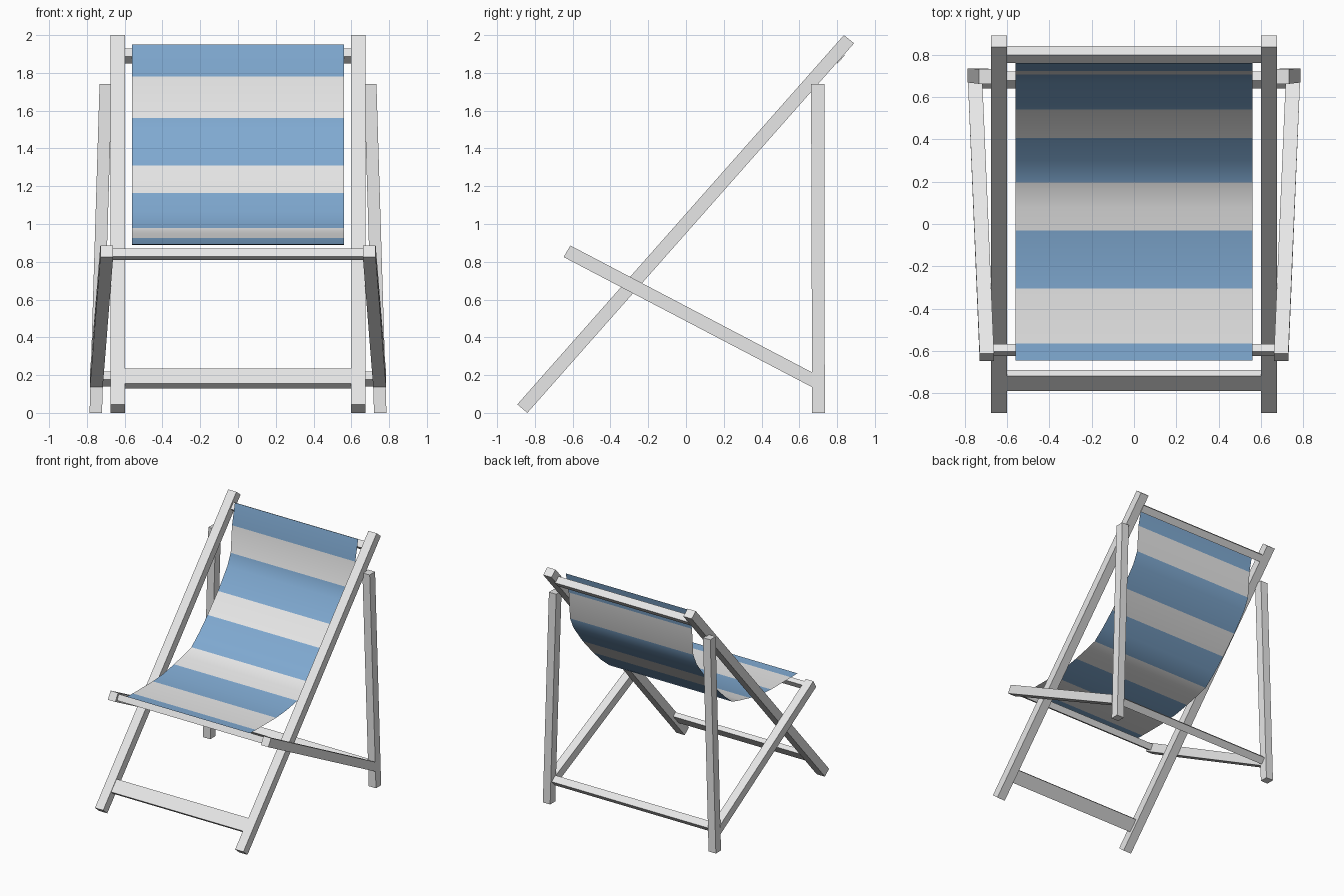
import bpy, bmesh, math

if "Cube" in bpy.data.objects:
    bpy.data.objects.remove(bpy.data.objects["Cube"])


def material(name, rgb):
    m = bpy.data.materials.new(name)
    m.diffuse_color = (*rgb, 1)
    m.use_nodes = True
    m.node_tree.nodes["Principled BSDF"].inputs["Base Color"].default_value = m.diffuse_color
    return m


WHITE = material("pale grey", (0.8, 0.8, 0.8))
BLUE = material("canvas blue", (0.215, 0.40, 0.64))


def make_object(name, bm, mats):
    me = bpy.data.meshes.new(name)
    bm.to_mesh(me)
    bm.free()
    for m in mats:
        me.materials.append(m)
    ob = bpy.data.objects.new(name, me)
    bpy.context.collection.objects.link(ob)
    return ob


def slab(name, quad, xs, half):
    """Side-view quad (y, z) widened in x; xs gives the centre x per corner."""
    bm = bmesh.new()
    a = [bm.verts.new((x - half, y, z)) for (y, z), x in zip(quad, xs)]
    b = [bm.verts.new((x + half, y, z)) for (y, z), x in zip(quad, xs)]
    bm.faces.new(a)
    bm.faces.new(b)
    for i in range(4):
        j = (i + 1) % 4
        bm.faces.new((a[i], a[j], b[j], b[i]))
    bmesh.ops.recalc_face_normals(bm, faces=bm.faces)
    return make_object(name, bm, [WHITE])


def bar(name, y, z, along, across, direction, half):
    """Cross bar whose section is turned to lie along a side-view direction."""
    length = math.hypot(*direction)
    u = (direction[0] / length, direction[1] / length)
    quad = [(y + u[0] * s * along / 2 - u[1] * t * across / 2,
             z + u[1] * s * along / 2 + u[0] * t * across / 2)
            for s, t in ((-1, -1), (1, -1), (1, 1), (-1, 1))]
    return slab(name, quad, [0] * 4, half)


# Side frames, mirrored left and right
for side, s in (("left", -1), ("right", 1)):
    slab(side + "_back_rail",
         [(-0.893, 0.045), (-0.84, 0.0), (0.89, 1.957), (0.836, 2.0)],
         [s * 0.637] * 4, 0.0375)
    slab(side + "_seat_rail",
         [(-0.648, 0.825), (0.67, 0.135), (0.67, 0.213), (-0.612, 0.886)],
         [s * 0.695, s * 0.75, s * 0.75, s * 0.695], 0.034)
    slab(side + "_rear_leg",
         [(0.668, 0.0), (0.735, 0.0), (0.732, 1.74), (0.662, 1.74)],
         [s * 0.753, s * 0.753, s * 0.70, s * 0.70], 0.033)

# Cross bars
RAIL = (1.73, 1.957)
SEAT = (1.30, -0.68)
bar("top_bar", 0.80, 1.89, 0.057, 0.057, RAIL, 0.605)
bar("foot_bar", -0.74, 0.183, 0.107, 0.038, RAIL, 0.605)
bar("seat_front_bar", -0.595, 0.84, 0.04, 0.05, SEAT, 0.665)
bar("rear_bar", 0.68, 0.18, 0.057, 0.057, RAIL, 0.725)

# Striped sling: each stripe is a short run of (y, z) points, top to front
stripes = [
    [(0.76, 1.95), (0.722, 1.78)],
    [(0.705, 1.56)],
    [(0.66, 1.465), (0.54, 1.31)],
    [(0.405, 1.165)],
    [(0.30, 1.065), (0.195, 0.98)],
    [(0.08, 0.95), (-0.03, 0.925)],
    [(-0.17, 0.90), (-0.305, 0.89)],
    [(-0.565, 0.89)],
    [(-0.645, 0.893)],
]
bm = bmesh.new()
last = None
for n, run in enumerate(stripes):
    for y, z in run:
        row = [bm.verts.new((x, y, z)) for x in (-0.56, 0.56)]
        if last:
            f = bm.faces.new((last[0], row[0], row[1], last[1]))
            f.material_index = n % 2
        last = row
sling = make_object("canvas_sling", bm, [BLUE, WHITE])
bpy.context.view_layer.objects.active = sling
sling.select_set(True)
bpy.ops.object.shade_smooth_by_angle(angle=math.radians(40))
